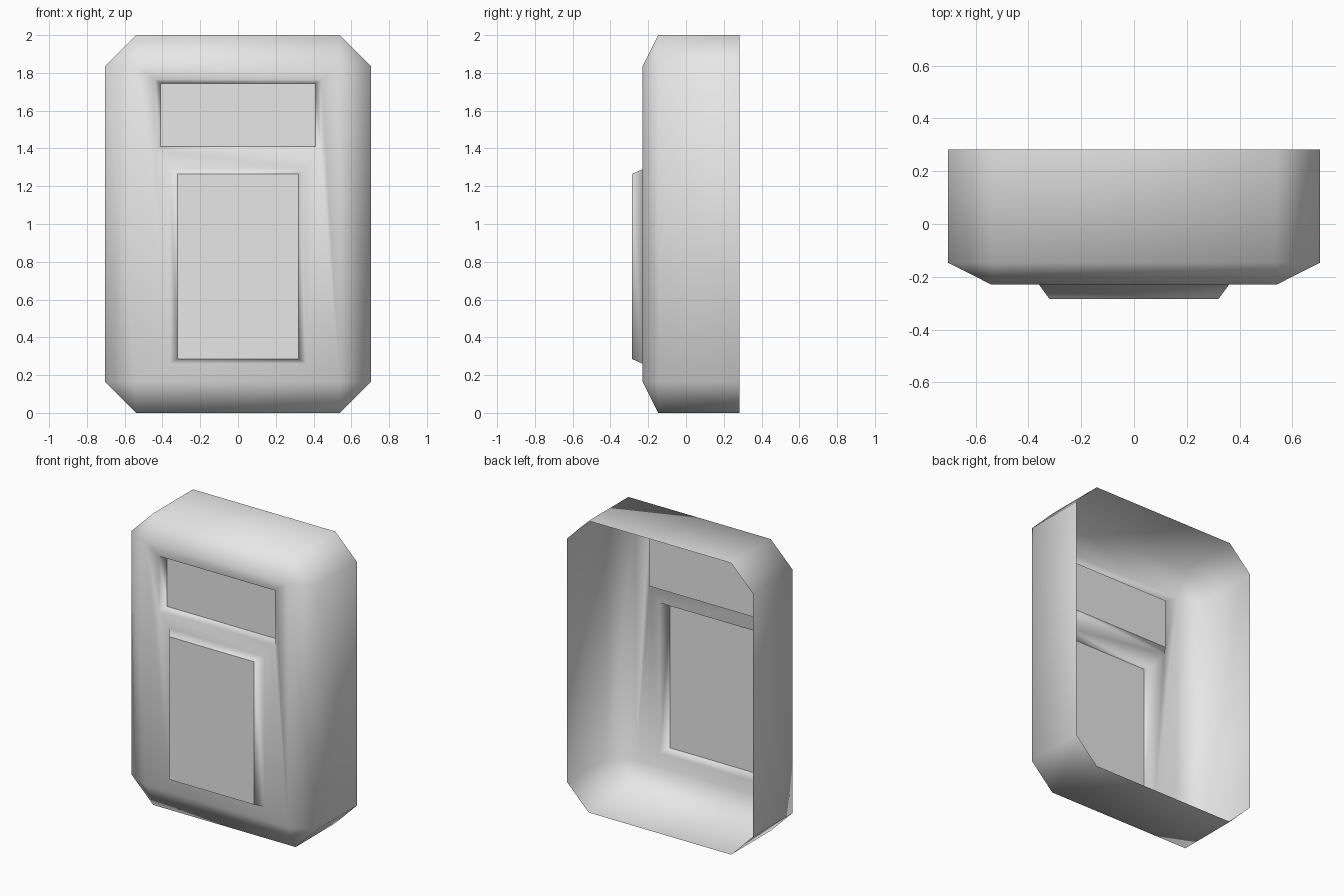
import bpy
import bmesh

cube = bpy.data.objects.get("Cube")
if cube:
    bpy.data.objects.remove(cube, do_unlink=True)

grey = bpy.data.materials.new("plain grey")
grey.use_nodes = True
grey.diffuse_color = (0.8, 0.8, 0.8, 1)
grey.node_tree.nodes["Principled BSDF"].inputs["Base Color"].default_value = grey.diffuse_color

W, H = 0.705, 2.0                   # half width, height
C = 0.165                           # corner cut and front bevel
BACK, SHOULDER, FRONT = 0.283, -0.147, -0.23


def rect(bm, half, low, high, y):
    """Corners in order: bottom left, bottom right, top right, top left."""
    return [bm.verts.new((x, y, z)) for x, z in
            ((-half, low), (half, low), (half, high), (-half, high))]


def octagon(bm, y):
    a = W - C
    points = ((-a, 0), (a, 0), (W, C), (W, H - C),
              (a, H), (-a, H), (-W, H - C), (-W, C))
    return [bm.verts.new((x, y, z)) for x, z in points]


def bridge(bm, outer, inner):
    n = len(outer)
    for i in range(n):
        j = (i + 1) % n
        bm.faces.new((outer[i], outer[j], inner[j], inner[i]))


def finish(bm, name, smooth):
    bmesh.ops.recalc_face_normals(bm, faces=bm.faces)
    bm.normal_update()
    if sum(f.normal.y * f.calc_area() for f in bm.faces) > 0:
        bmesh.ops.reverse_faces(bm, faces=bm.faces)
    for f in bm.faces:
        f.smooth = smooth
    mesh = bpy.data.meshes.new(name)
    bm.to_mesh(mesh)
    bm.free()
    mesh.materials.append(grey)
    obj = bpy.data.objects.new(name, mesh)
    bpy.context.collection.objects.link(obj)


# Plate sizes: half width, bottom, top, depth
SCREEN = (0.41, 1.41, 1.745, -0.183)
PANEL = (0.32, 0.285, 1.265, -0.285)

# Casing: open-backed shell
bm = bmesh.new()
back, shoulder = octagon(bm, BACK), octagon(bm, SHOULDER)
bridge(bm, back, shoulder)

# Bevel: a strip per side and a triangle per cut corner
face = rect(bm, W - C, C, H - C, FRONT)
for i in range(4):
    j = (i + 1) % 4
    a, b, c = (shoulder[(2 * i + k) % 8] for k in range(3))
    bm.faces.new((a, b, face[j], face[i]))
    bm.faces.new((b, c, face[j]))

# Front face around the two openings
top = rect(bm, 0.44, 1.39, 1.765, FRONT)
low = rect(bm, 0.36, 0.26, 1.29, FRONT)
bm.faces.new((face[3], top[3], top[2], face[2]))
bm.faces.new((top[0], low[3], low[2], top[1]))
bm.faces.new((low[0], face[0], face[1], low[1]))
bm.faces.new((face[0], low[0], low[3], top[0], top[3], face[3]))
bm.faces.new((face[2], top[2], face[1]))
bm.faces.new((top[2], top[1], low[2], low[1], face[1]))

# Sloping walls of the recess and the raised panel
bridge(bm, top, rect(bm, *SCREEN))
bridge(bm, low, rect(bm, *PANEL))
finish(bm, "casing", True)

# Flat plates
for name, size in (("screen", SCREEN), ("front_panel", PANEL)):
    bm = bmesh.new()
    bm.faces.new(rect(bm, *size))
    finish(bm, name, False)
